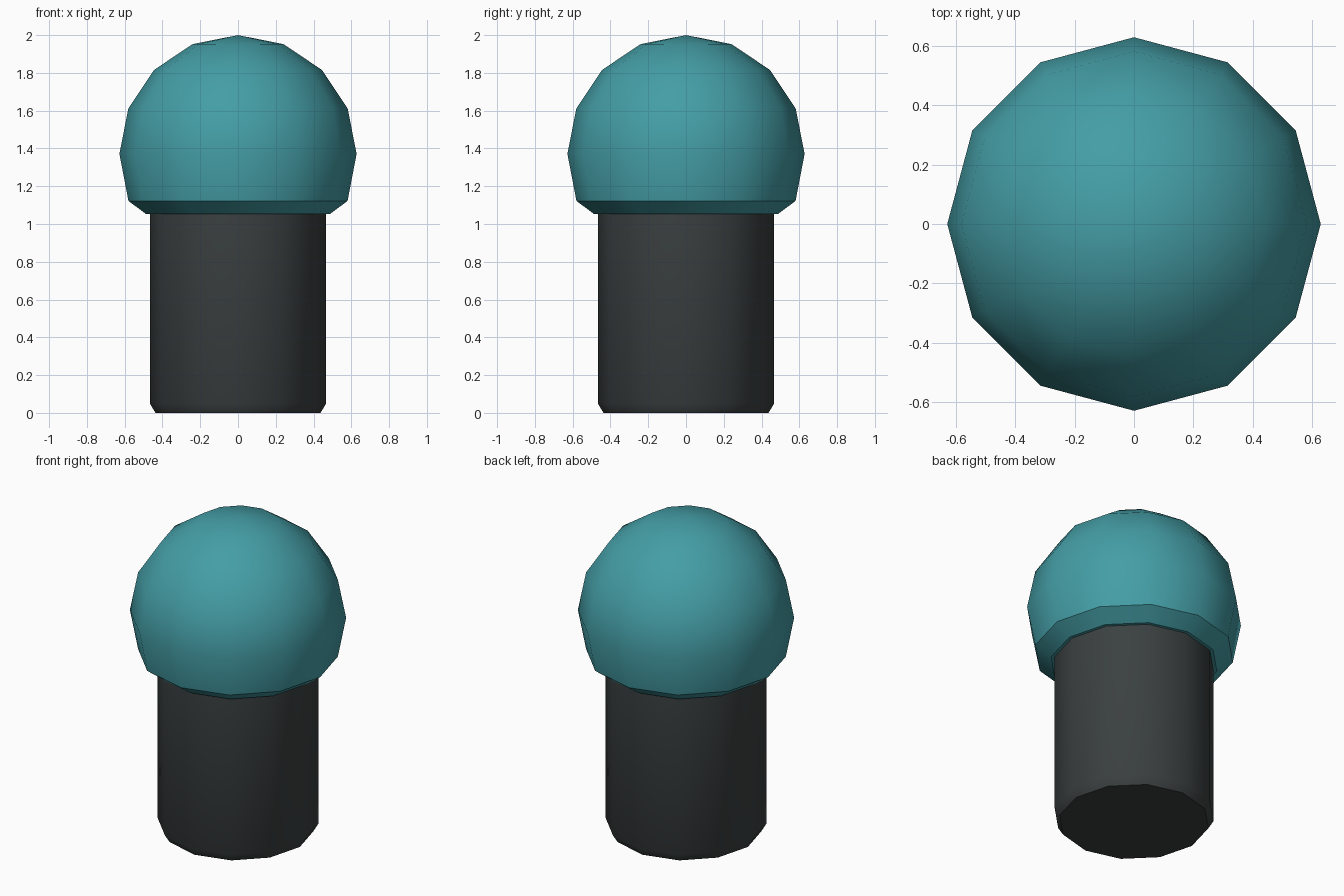
import bpy, bmesh, math

if "Cube" in bpy.data.objects:
    bpy.data.objects.remove(bpy.data.objects["Cube"])

SIDES = 12


def material(name, colour):
    m = bpy.data.materials.new(name)
    m.diffuse_color = (*colour, 1)
    m.use_nodes = True
    m.node_tree.nodes["Principled BSDF"].inputs["Base Color"].default_value = m.diffuse_color
    return m


def lathe(name, profile, mat, cap_bottom=True):
    """Revolve (radius, z) points, listed bottom to top, around z."""
    bm = bmesh.new()
    rings = []
    for r, z in profile:
        if r == 0:
            rings.append([bm.verts.new((0, 0, z))] * SIDES)
        else:
            rings.append([bm.verts.new((r * math.cos(a), r * math.sin(a), z))
                          for a in (math.tau * i / SIDES for i in range(SIDES))])
    for low, high in zip(rings, rings[1:]):
        for i in range(SIDES):
            j = (i + 1) % SIDES
            corners = [low[i], low[j], high[j], high[i]]
            bm.faces.new(list(dict.fromkeys(corners)))
    if cap_bottom:
        bm.faces.new(rings[0][::-1])
    mesh = bpy.data.meshes.new(name)
    bm.to_mesh(mesh)
    bm.free()
    mesh.materials.append(mat)
    obj = bpy.data.objects.new(name, mesh)
    bpy.context.collection.objects.link(obj)
    bpy.ops.object.select_all(action='DESELECT')
    obj.select_set(True)
    bpy.context.view_layer.objects.active = obj
    bpy.ops.object.shade_smooth_by_angle(angle=math.radians(33))
    return obj


teal = material("teal", (0.058, 0.34, 0.38))
charcoal = material("charcoal", (0.043, 0.051, 0.051))

# Cylindrical stem with a chamfered foot
lathe("stem", [(0.437, 0), (0.467, 0.05), (0.467, 1.053)], charcoal)

# Ball-shaped cap: sphere rings above a chamfered, flat underside
RADIUS, CENTRE = 0.628, 1.372
angles = [math.radians(22.5 * k) for k in range(5, 0, -1)]
ball = [(RADIUS * math.sin(a), CENTRE + RADIUS * math.cos(a)) for a in angles]
ball[0] = (0.58, 1.122)
lathe("round_cap", [(0.487, 1.053)] + ball + [(0, 2.0)], teal)
